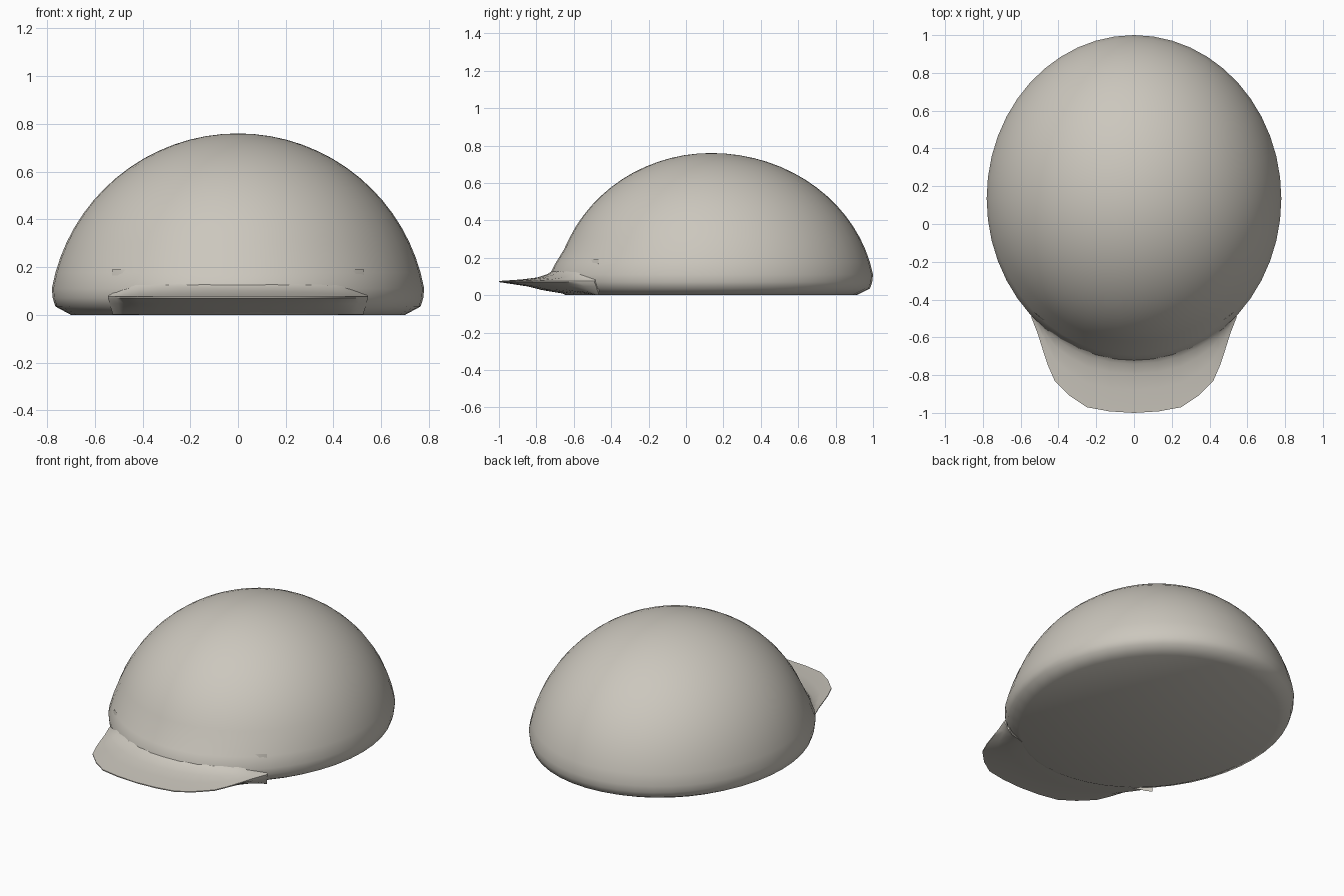
import bpy, bmesh, math

if "Cube" in bpy.data.objects:
    bpy.data.objects.remove(bpy.data.objects["Cube"])

fabric = bpy.data.materials.new("warm light grey")
fabric.diffuse_color = (0.60, 0.57, 0.51, 1)
fabric.use_nodes = True
fabric.node_tree.nodes["Principled BSDF"].inputs["Base Color"].default_value = fabric.diffuse_color

RX, RY, CY = 0.78, 0.865, 0.135     # rim ellipse and its centre
BALL_R, TOP = 0.793, 0.76           # dome curvature and height


def finish(bm, name, angle):
    bmesh.ops.recalc_face_normals(bm, faces=bm.faces[:])
    mesh = bpy.data.meshes.new(name)
    bm.to_mesh(mesh)
    bm.free()
    mesh.materials.append(fabric)
    obj = bpy.data.objects.new(name, mesh)
    bpy.context.collection.objects.link(obj)
    bpy.ops.object.select_all(action='DESELECT')
    obj.select_set(True)
    bpy.context.view_layer.objects.active = obj
    bpy.ops.object.shade_smooth_by_angle(angle=math.radians(angle))
    return obj


def skin(bm, rings, closed):
    for a, b in zip(rings, rings[1:]):
        n = len(a)
        for i in range(n if closed else n - 1):
            j = (i + 1) % n
            bm.faces.new((a[i], a[j], b[j], b[i]))


# Crown: tucked-in rim, then a spherical dome with a slightly steeper front
def crown():
    bm = bmesh.new()
    segs = 48
    profile = [(0.70, 0.0), (0.765, 0.035), (0.776, 0.07)]
    start = math.acos(0.78 / BALL_R)
    for k in range(16):
        a = start + (math.pi / 2 - start) * k / 16
        profile.append((BALL_R * math.cos(a), TOP - BALL_R + BALL_R * math.sin(a)))
    rings = []
    for r, z in profile:
        front = RY - 0.04 * min(1, max(0, (z - 0.11) / 0.14))
        ring = []
        for i in range(segs):
            a = 2 * math.pi * i / segs
            ry = RY if math.sin(a) > 0 else front
            ring.append(bm.verts.new((r * math.cos(a),
                                      CY + r / RX * ry * math.sin(a), z)))
        rings.append(ring)
    skin(bm, rings, True)
    bm.faces.new(rings[0])
    tip = bm.verts.new((0, CY, TOP))
    last = rings[-1]
    for i in range(segs):
        bm.faces.new((last[i], last[(i + 1) % segs], tip))
    return finish(bm, "crown", 50)


# Peak: thin front brim that flares out of the crown
def peak():
    bm = bmesh.new()
    half = [(0.0, -1.0), (0.13, -0.992), (0.25, -0.97), (0.34, -0.91),
            (0.42, -0.83), (0.455, -0.75), (0.485, -0.66), (0.51, -0.58),
            (0.545, -0.49)]
    edge = [(-x, y) for x, y in half[:0:-1]] + half
    # (fraction from crown to edge, height): top side, then underside
    section = [(-0.1, 0.19), (0.0, 0.155), (0.06, 0.13), (0.15, 0.112),
               (0.32, 0.095), (0.6, 0.084), (1.0, 0.076), (1.0, 0.07),
               (0.5, 0.047), (0.25, 0.028), (-0.25, 0.002)]
    rings = []
    for x, y in edge:
        ix = x * 0.97
        iy = CY - 0.832 * math.sqrt(1 - (ix / 0.77) ** 2)
        rings.append([bm.verts.new((ix + (x - ix) * t, iy + (y - iy) * t, z))
                      for t, z in section])
    skin(bm, rings, True)
    bm.faces.new(rings[0])
    bm.faces.new(rings[-1])
    return finish(bm, "peak", 45)


crown()
peak()
